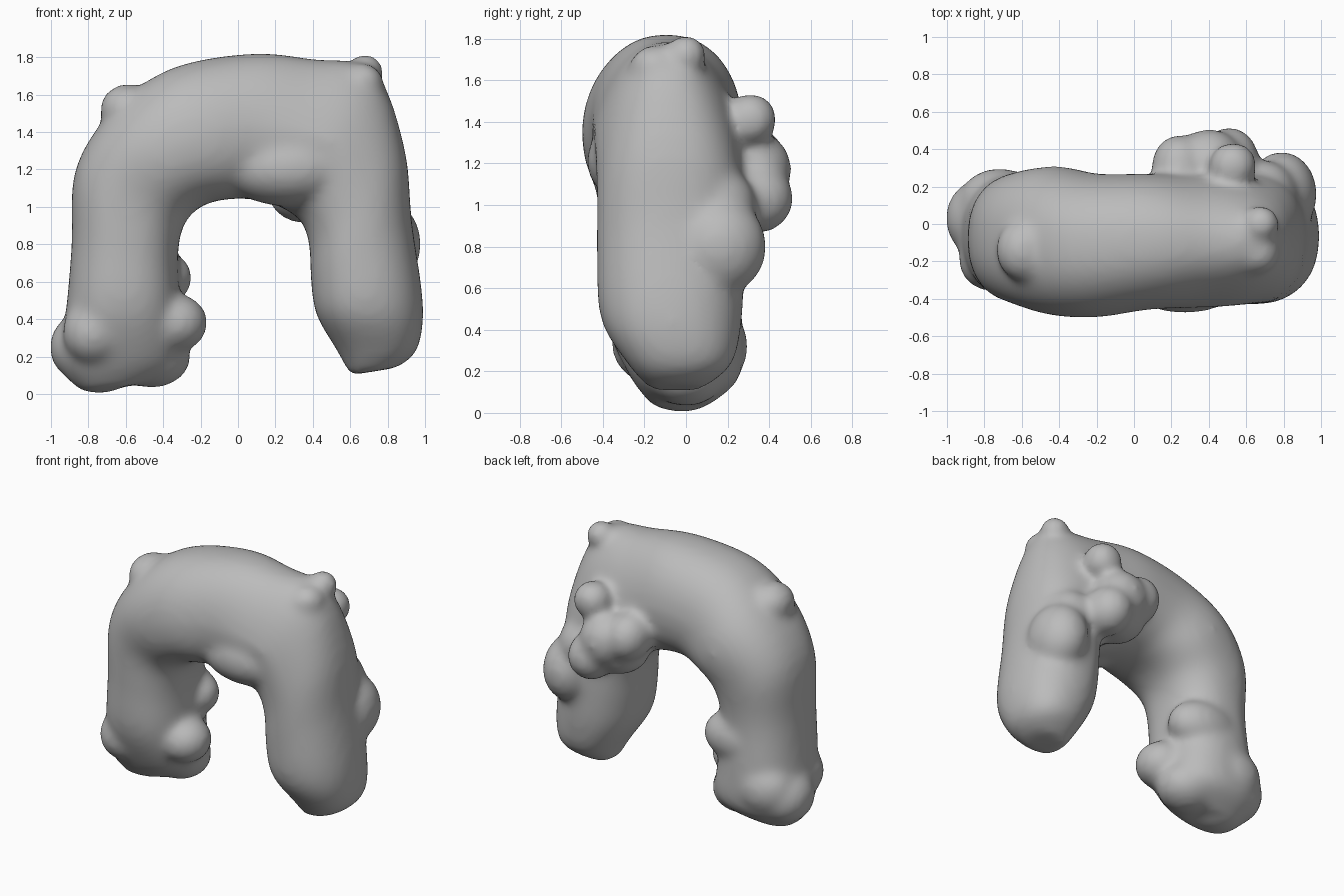
import bpy, bmesh, math
from mathutils import Vector

cube = bpy.data.objects.get("Cube")
if cube:
    bpy.data.objects.remove(cube, do_unlink=True)

# Sections along the arch: inner x, inner z, outer x, outer z,
# front y, back y, narrowing towards the outer edge
SECTIONS = [
    (-.46, .06, -.83, .01, -.16, .10, 0),
    (-.30, .18, -.96, .17, -.27, .26, 0),
    (-.31, .45, -.92, .45, -.39, .27, 0),
    (-.32, .75, -.89, .80, -.41, .25, 0),
    (-.28, .92, -.87, 1.2, -.43, .28, 0),
    (-.18, 1.01, -.67, 1.52, -.49, .31, .05),
    (-.05, 1.04, -.36, 1.74, -.50, .27, .08),
    (.07, 1.04, .07, 1.82, -.46, .27, .12),
    (.20, 1.01, .40, 1.79, -.45, .26, .25),
    (.33, .93, .73, 1.73, -.44, .26, .35),
    (.38, .80, .89, 1.32, -.43, .28, .12),
    (.39, .60, .93, .92, -.43, .28, .05),
    (.42, .42, .99, .48, -.41, .27, .05),
    (.53, .23, .96, .24, -.28, .22, 0),
    (.60, .10, .85, .14, -.18, .08, 0),
]

# Lumps: x, y, z, then half sizes along x, y, z
FOOT_LUMPS = [
    (-.34, -.12, .38, .18, .18, .16), (-.77, -.19, .33, .17, .17, .18),
    (-.82, .03, .25, .19, .21, .19), (-.50, .10, .62, .26, .18, .18),
    (-.74, -.02, .16, .20, .19, .16), (-.46, 0, .20, .21, .20, .17),
    (-.72, .12, .32, .22, .18, .20),
]
BACK_LUMPS = [
    (.53, .31, 1.41, .13, .13, .13), (.51, .34, 1.03, .16, .18, .17),
    (.24, .30, 1.22, .15, .18, .17), (.40, .33, 1.17, .19, .18, .19),
    (.36, .24, 1.07, .20, .20, .16), (.79, .16, .80, .19, .23, .24),
    (.70, .14, .99, .18, .20, .20),
]
FRONT_LUMPS = [
    (.68, 0, 1.72, .10, .10, .10), (.66, -.15, 1.67, .12, .12, .10),
    (-.59, -.14, 1.52, .15, .17, .14), (.27, -.24, 1.21, .36, .24, .21),
]


def smooth_between(a, b, c, d, t):
    """Catmull-Rom blend of four sections."""
    return [(2 * q + (r - p) * t + (2 * p - 5 * q + 4 * r - s) * t * t
             + (3 * q - p - 3 * r + s) * t ** 3) / 2
            for p, q, r, s in zip(a, b, c, d)]


def resample(sections, steps):
    padded = [sections[0], *sections, sections[-1]]
    result = []
    for i in range(len(sections) - 1):
        for k in range(steps):
            result.append(smooth_between(*padded[i:i + 4], k / steps))
    return result + [sections[-1]]


def add_ring(bm, section, sides=32, power=0.86):
    """Rounded cross-section spanning inner edge to outer edge."""
    ix, iz, ox, oz, front, back, narrowing = section
    inner, outer = Vector((ix, 0, iz)), Vector((ox, 0, oz))
    middle, reach = (inner + outer) / 2, (outer - inner) / 2
    ring = []
    for i in range(sides):
        angle = math.tau * i / sides
        c, s = math.cos(angle), math.sin(angle)
        c = math.copysign(abs(c) ** power, c)
        s = math.copysign(abs(s) ** power, s)
        point = middle + reach * c
        width = (back - front) / 2 * (1 - narrowing * max(c, 0))
        point.y = (front + back) / 2 + width * s
        ring.append(bm.verts.new(point))
    return ring


def add_arch(bm):
    rings = [add_ring(bm, s) for s in resample(SECTIONS, 4)]
    for a, b in zip(rings, rings[1:]):
        for i in range(len(a)):
            j = (i + 1) % len(a)
            bm.faces.new((a[i], a[j], b[j], b[i]))
    bm.faces.new(rings[0])
    bm.faces.new(rings[-1])


def add_lump(bm, x, y, z, *size):
    made = bmesh.ops.create_icosphere(bm, subdivisions=3, radius=1)
    bmesh.ops.scale(bm, verts=made["verts"], vec=size)
    bmesh.ops.translate(bm, verts=made["verts"], vec=(x, y, z))


# Single clay grey
grey = bpy.data.materials.new("clay_grey")
grey.use_nodes = True
colour = (.5, .5, .5, 1)
grey.diffuse_color = colour
grey.node_tree.nodes["Principled BSDF"].inputs["Base Color"].default_value = colour

# Arch body with its lumps
bm = bmesh.new()
add_arch(bm)
for lump in FOOT_LUMPS + BACK_LUMPS + FRONT_LUMPS:
    add_lump(bm, *lump)
bmesh.ops.recalc_face_normals(bm, faces=bm.faces)
mesh = bpy.data.meshes.new("lumpy_arch")
bm.to_mesh(mesh)
bm.free()
mesh.materials.append(grey)
arch = bpy.data.objects.new("lumpy_arch", mesh)
bpy.context.collection.objects.link(arch)

# Fuse into one skin and soften the joins
fuse = arch.modifiers.new("fuse", "REMESH")
fuse.mode = "VOXEL"
fuse.voxel_size = 0.022
fuse.use_smooth_shade = True
soften = arch.modifiers.new("soften", "SMOOTH")
soften.factor = 0.5
soften.iterations = 22
